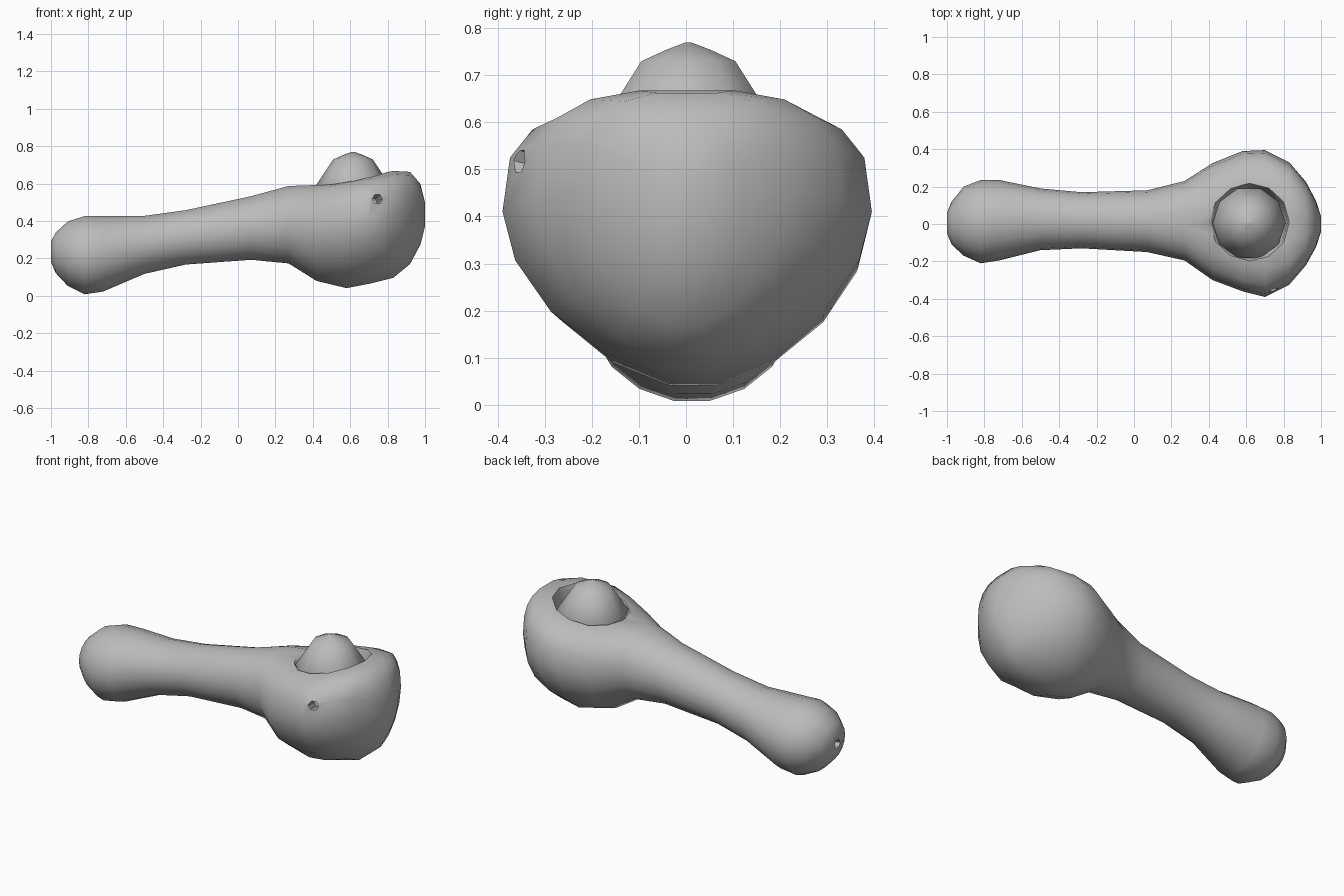
import bpy, bmesh, math
from mathutils import Matrix, Vector

cube = bpy.data.objects.get("Cube")
if cube:
    bpy.data.objects.remove(cube, do_unlink=True)

SIDES = 18


def material(name, rgb):
    mat = bpy.data.materials.new(name)
    mat.use_nodes = True
    colour = (*rgb, 1)
    mat.diffuse_color = colour
    mat.node_tree.nodes["Principled BSDF"].inputs["Base Color"].default_value = colour
    return mat


grey = material("plain grey", (0.5, 0.5, 0.5))


def loft(name, rings, matrix=Matrix()):
    """Skin a list of closed rings and cap both ends."""
    bm = bmesh.new()
    loops = [[bm.verts.new(p) for p in ring] for ring in rings]
    for a, b in zip(loops, loops[1:]):
        for i in range(len(a)):
            j = (i + 1) % len(a)
            bm.faces.new((a[i], a[j], b[j], b[i]))
    bm.faces.new(loops[0])
    bm.faces.new(loops[-1])
    bmesh.ops.recalc_face_normals(bm, faces=bm.faces)
    bmesh.ops.transform(bm, matrix=matrix, verts=bm.verts)
    mesh = bpy.data.meshes.new(name)
    bm.to_mesh(mesh)
    bm.free()
    mesh.materials.append(grey)
    obj = bpy.data.objects.new(name, mesh)
    bpy.context.collection.objects.link(obj)
    return obj


def lathe(name, profile, sides, matrix):
    """Turn (radius, height) pairs about the local z axis."""
    rings = [[(r * math.cos(t), r * math.sin(t), z)
              for t in (math.tau * i / sides for i in range(sides))]
             for r, z in profile]
    return loft(name, rings, matrix)


def section(x, bottom, top, near, far, bowl):
    """Oval cross-section that grows a flatter top and tapered base in the bowl."""
    belly = bottom + (top - bottom) * (0.5 + 0.1 * bowl)
    yc, half = (near + far) / 2, (far - near) / 2
    ring = []
    for i in range(SIDES):
        t = math.tau * i / SIDES
        c, s = math.cos(t), math.sin(t)
        n = 2 + bowl if s > 0 else 2 - 0.25 * bowl
        y = math.copysign(abs(c) ** (2 / n), c) * half
        z = math.copysign(abs(s) ** (2 / n), s)
        ring.append((x, yc + y, belly + z * (top - belly if s > 0 else belly - bottom)))
    return ring


# Body: x, bottom, top, near side, far side, how bowl-like
stations = [
    (-1.0, .18, .29, -.05, .06, 0), (-.975, .12, .34, -.11, .12, 0),
    (-.91, .05, .40, -.17, .20, 0), (-.82, .005, .43, -.21, .235, 0),
    (-.72, .02, .43, -.195, .235, 0), (-.5, .115, .43, -.14, .19, 0),
    (-.28, .165, .46, -.13, .17, 0), (.07, .19, .535, -.15, .18, 0),
    (.27, .17, .59, -.195, .23, .2), (.42, .075, .595, -.30, .325, .6),
    (.58, .035, .625, -.36, .39, 1), (.70, .058, .645, -.39, .395, 1),
    (.83, .09, .67, -.325, .33, 1), (.92, .165, .665, -.22, .225, .8),
    (.975, .27, .60, -.12, .12, .4), (1.0, .37, .50, -.04, .04, 0),
]
body = loft("pipe_body", [section(*s) for s in stations])

# Bowl cavity and the two small air holes
tilt = Matrix.Translation((.615, .01, .63)) @ Matrix.Rotation(math.radians(-9), 4, 'Y')
cavity = lathe("cavity_cutter", [(.07, -.27), (.15, -.2), (.19, -.08), (.205, -.02), (.24, .04), (.26, .2)], 12, tilt)


def hole(name, position, direction, radius):
    turn = Vector(direction).to_track_quat('Z', 'Y').to_matrix().to_4x4()
    return lathe(name, [(radius, -.1), (radius, -.03), (radius * 1.8, .05)], 6,
                 Matrix.Translation(position) @ turn)


cutters = [cavity,
           hole("side_hole_cutter", (.75, -.365, .52), (.3, -1, .25), .024),
           hole("mouth_hole_cutter", (-1, 0, .22), (-1, 0, 0), .022)]
bpy.context.view_layer.objects.active = body
for cutter in cutters:
    cutter.hide_render = True
    mod = body.modifiers.new("cut", 'BOOLEAN')
    mod.operation, mod.solver, mod.object = 'DIFFERENCE', 'EXACT', cutter
    bpy.ops.object.modifier_apply(modifier=mod.name)
    bpy.data.objects.remove(cutter, do_unlink=True)

# Heap filling the bowl
heap = lathe("bowl_filling",
             [(.1, -.19), (.17, -.12), (.195, -.035), (.105, .1), (.05, .124), (.006, .14)],
             10, Matrix.Translation((.615, .005, .63)))

# Smooth shading
for obj in (body, heap):
    bpy.ops.object.select_all(action='DESELECT')
    obj.select_set(True)
    bpy.context.view_layer.objects.active = obj
    bpy.ops.object.shade_smooth_by_angle(angle=math.radians(55))
